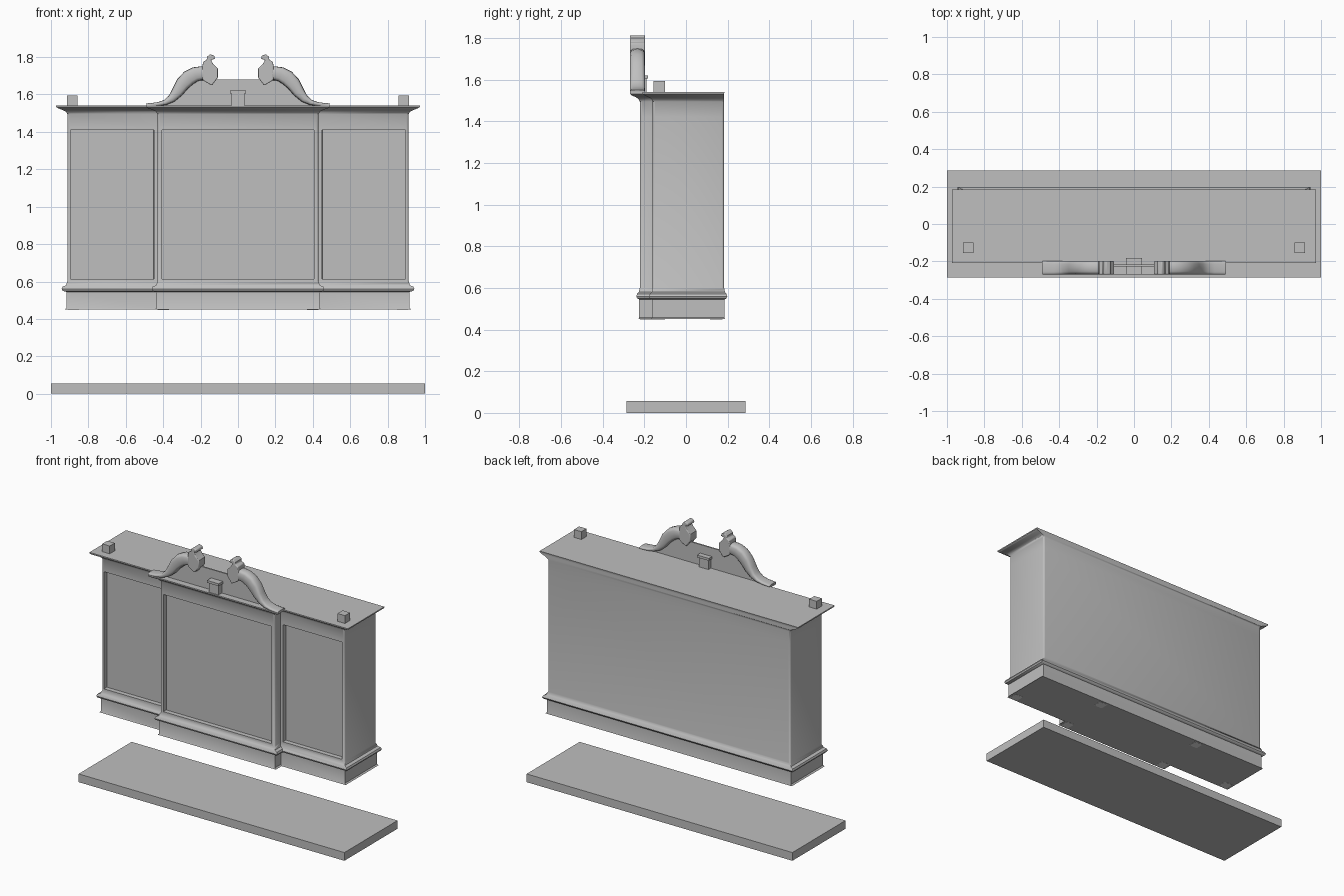
import bpy, bmesh, math
from mathutils import Vector

if "Cube" in bpy.data.objects:
    bpy.data.objects.remove(bpy.data.objects["Cube"], do_unlink=True)


def material(name, value):
    m = bpy.data.materials.new(name)
    m.use_nodes = True
    color = (value, value, value, 1)
    m.diffuse_color = color
    m.node_tree.nodes["Principled BSDF"].inputs["Base Color"].default_value = color
    return m


GREY = material("plain grey", 0.52)
PALE = material("pale grey", 0.8)


def finish(name, bm, mat=GREY, bevel=0, angle=40):
    bmesh.ops.recalc_face_normals(bm, faces=bm.faces)
    mesh = bpy.data.meshes.new(name)
    bm.to_mesh(mesh)
    bm.free()
    mesh.materials.append(mat)
    ob = bpy.data.objects.new(name, mesh)
    bpy.context.collection.objects.link(ob)
    if bevel:
        mod = ob.modifiers.new("soft edges", "BEVEL")
        mod.width, mod.segments, mod.limit_method = bevel, 3, "ANGLE"
        mod.angle_limit = math.radians(50)
    bpy.ops.object.select_all(action="DESELECT")
    ob.select_set(True)
    bpy.context.view_layer.objects.active = ob
    bpy.ops.object.shade_smooth_by_angle(angle=math.radians(angle))
    return ob


def loft(rings):
    """Join rings of points into a closed solid."""
    bm = bmesh.new()
    rings = [[bm.verts.new(p) for p in ring] for ring in rings]
    for low, high in zip(rings, rings[1:]):
        for i in range(len(low)):
            j = (i + 1) % len(low)
            bm.faces.new((low[i], low[j], high[j], high[i]))
    bm.faces.new(rings[0][::-1])
    bm.faces.new(rings[-1])
    bmesh.ops.recalc_face_normals(bm, faces=bm.faces)
    return bm


def sweep(outline, profile):
    """Outline of (x, y, x direction, y direction); profile of (out x, out y, back y, z)."""
    return loft([[(x + sx * ox, y + sy * (back if sy > 0 else oy), z)
                  for x, y, sx, sy in outline] for ox, oy, back, z in profile])


def box(name, x, y, z, mat=GREY):
    bm = bmesh.new()
    bmesh.ops.create_cube(bm, size=1)
    for v in bm.verts:
        v.co = [lo + (c + 0.5) * (hi - lo) for c, (lo, hi) in zip(v.co, (x, y, z))]
    return finish(name, bm, mat)


def plate(name, points, y0, y1, bevel=0):
    """Extrude an x-z outline along y."""
    bm = loft([[(x, y, z) for x, z in points] for y in (y0, y1)])
    return finish(name, bm, bevel=bevel)


def neck(name, path, y, half_depth):
    """Rounded moulding along an x-z path of (x, z, half thickness)."""
    def soft(v):
        return math.copysign(abs(v) ** 0.6, v)

    rings = []
    for i, (x, z, r) in enumerate(path):
        a, b = path[max(i - 1, 0)], path[min(i + 1, len(path) - 1)]
        across = Vector((a[1] - b[1], 0, b[0] - a[0])).normalized() * r
        ring = []
        for k in range(16):
            t = math.tau * k / 16
            ring.append(Vector((x, y + half_depth * soft(math.cos(t)), z))
                        + across * soft(math.sin(t)))
        rings.append(ring)
    return finish(name, loft(rings), angle=60)


# Ground slab
corners = [(s, t * 0.285, s, t) for s, t in ((1, 1), (1, -1), (-1, -1), (-1, 1))]
finish("base_slab", sweep(corners, [(0, 0, 0, 0), (0, 0, 0, 0.056)]))

# Breakfront cabinet: plinth, moulding, walls and cornice in one sweep
half = [(0.912, 0.183, 1, 1), (0.912, -0.16, 1, -1), (0.43, -0.16, 1, -1), (0.43, -0.222, 1, -1)]
outline = half + [(-x, y, -sx, sy) for x, y, sx, sy in reversed(half)]
profile = [(0.015, 0.007, 0.004, 0.45), (0.006, 0.003, 0.002, 0.458),
           (0.006, 0.003, 0.002, 0.545), (0.026, 0.013, 0.011, 0.55),
           (0.031, 0.017, 0.016, 0.56), (0.026, 0.013, 0.011, 0.572),
           (0.008, 0.005, 0.004, 0.58), (0, 0, 0, 0.602),
           (0, 0, 0, 1.423), (0, 0, 0, 1.495), (0.008, 0.006, 0, 1.508),
           (0.025, 0.02, 0, 1.517), (0.05, 0.04, 0, 1.526), (0.06, 0.048, 0, 1.533),
           (0.06, 0.048, 0.002, 1.541)]
bm = sweep(outline, profile)

# Rounded upright corners on the walls
uprights = [e for e in bm.edges if all(0.6 < v.co.z < 1.5 for v in e.verts)
            and abs(e.verts[0].co.z - e.verts[1].co.z) > 0.05 and e.is_convex]
bmesh.ops.bevel(bm, geom=uprights, offset=0.012, segments=3, profile=0.5, affect="EDGES")

# Recessed door panels, the outer two set towards the ends
bm.normal_update()
doors = [f for f in bm.faces if f.normal.y < -0.99 and f.calc_area() > 0.2]
bmesh.ops.inset_individual(bm, faces=doors, thickness=0.017, depth=0)
for door in doors:
    middle = door.calc_center_median().x
    if abs(middle) > 0.1:
        bmesh.ops.translate(bm, verts=door.verts[:], vec=(math.copysign(0.008, middle), 0, 0))
bmesh.ops.inset_individual(bm, faces=doors, thickness=0.001, depth=-0.03)
finish("cabinet", bm)

# Pediment back board
slope = [(0.42, 1.535), (0.32, 1.60), (0.25, 1.68)]
plate("pediment_board", slope + [(-x, z) for x, z in reversed(slope)], -0.226, -0.216)

# Swan-neck mouldings and their curled heads
path = [(0.49, 1.543, 0.009), (0.43, 1.548, 0.01), (0.39, 1.557, 0.014),
        (0.355, 1.578, 0.022), (0.325, 1.613, 0.031), (0.296, 1.657, 0.038),
        (0.262, 1.69, 0.041), (0.228, 1.708, 0.039), (0.2, 1.713, 0.037), (0.165, 1.712, 0.037)]
head = [(0.19, 1.749), (0.187, 1.775), (0.167, 1.785), (0.167, 1.80), (0.15, 1.815),
        (0.127, 1.807), (0.123, 1.79), (0.145, 1.785), (0.132, 1.762), (0.108, 1.738),
        (0.108, 1.69), (0.14, 1.648), (0.175, 1.668), (0.19, 1.68)]
for side, s in (("left", 1), ("right", -1)):
    neck(side + "_scroll_neck", [(s * x, z, r) for x, z, r in path], -0.2335, 0.0365)
    plate(side + "_scroll_head", [(s * x, z) for x, z in head], -0.27, -0.197, bevel=0.005)
    # Corner finial block
    box(side + "_corner_block", (s * 0.885 - 0.028, s * 0.885 + 0.028),
        (-0.155, -0.1), (1.535, 1.594))
    # Feet under the cabinet
    for part, x, y in (("wing", 0.88, -0.13), ("front", 0.4, -0.19), ("back", 0.4, 0.145)):
        box(f"{side}_{part}_foot", (s * x - 0.03, s * x + 0.03),
            (y - 0.03, y + 0.03), (0.449, 0.452), PALE)

# Centre finial block with a cap
box("centre_block", (-0.036, 0.036), (-0.262, -0.19), (1.535, 1.608))
box("centre_block_cap", (-0.044, 0.044), (-0.27, -0.182), (1.606, 1.622))
